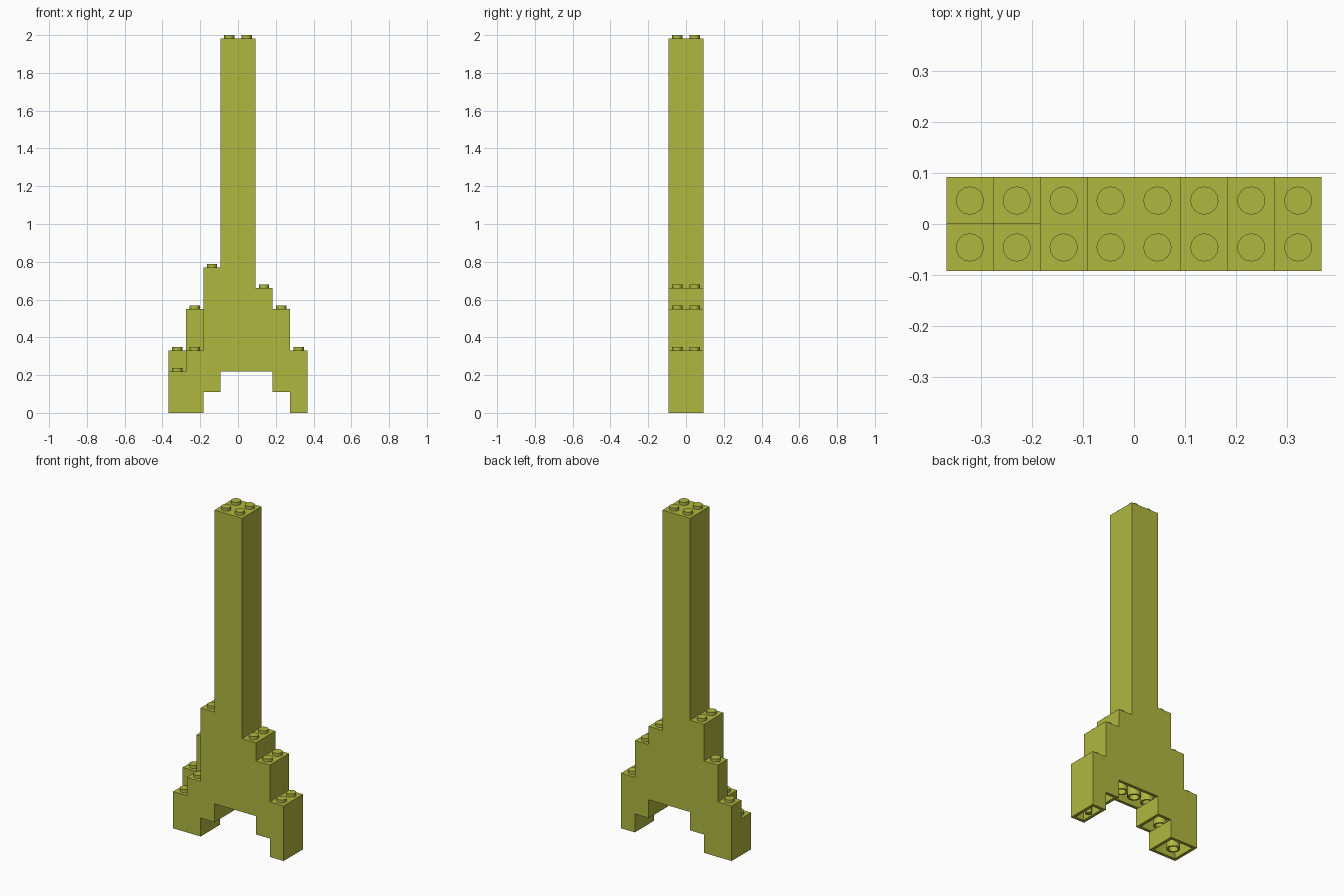
import bpy, bmesh, math
from mathutils import Matrix, Vector

if "Cube" in bpy.data.objects:
    bpy.data.objects.remove(bpy.data.objects["Cube"])

U = 2 / 436                      # one small unit; full height is 436 of them
P, H = 20 * U, 24 * U            # stud pitch and brick height
WALL, STUD_R, STUD_H = 4 * U, 6 * U, 4 * U
SEGMENTS = 16

olive = bpy.data.materials.new("olive_plastic")
olive.diffuse_color = (0.43, 0.48, 0.05, 1)
olive.use_nodes = True
olive.node_tree.nodes["Principled BSDF"].inputs["Base Color"].default_value = olive.diffuse_color


def cylinder(bm, x, y, z0, z1, radius):
    m = Matrix.Translation((x, y, (z0 + z1) / 2))
    return bmesh.ops.create_cone(bm, cap_ends=True, segments=SEGMENTS, radius1=radius,
                                 radius2=radius, depth=z1 - z0, matrix=m)["verts"]


def hollow(bm, verts, wall, depth):
    """Sink an open cavity into the underside of a solid."""
    faces = {f for v in verts for f in v.link_faces}
    bottom = min(faces, key=lambda f: f.calc_center_median().z)
    bmesh.ops.inset_region(bm, faces=[bottom], thickness=wall, use_even_offset=True)
    sunk = bmesh.ops.extrude_discrete_faces(bm, faces=[bottom])["faces"]
    bmesh.ops.translate(bm, verts=sunk[0].verts[:], vec=(0, 0, depth))


def brick(name, layer, col, cols, row=0, rows=2):
    """Brick with studs on top and tubes or pins below; row 0 is the front."""
    bm = bmesh.new()
    w, d = cols * P, rows * P
    # shell
    m = Matrix.Translation((w / 2, d / 2, H / 2)) @ Matrix.Diagonal((w, d, H, 1))
    shell = bmesh.ops.create_cube(bm, size=1, matrix=m)["verts"]
    hollow(bm, shell, WALL, H - WALL)
    # studs
    for i in range(cols):
        for j in range(rows):
            cylinder(bm, (i + .5) * P, (j + .5) * P, H, H + STUD_H, STUD_R)
    # tubes under wide bricks, thin pins under narrow ones
    if cols > 1 and rows > 1:
        for i in range(1, cols):
            tube = cylinder(bm, i * P, P, 0, H - WALL, 8 * U)
            hollow(bm, tube, 2 * U, H - WALL - .5 * U)
    elif cols * rows > 1:
        x, y = (P, P / 2) if cols > 1 else (P / 2, P)
        cylinder(bm, x, y, 0, H - WALL, 4 * U)
    # smooth round sides, crisp edges
    for f in bm.faces:
        f.smooth = True
    for e in bm.edges:
        e.smooth = e.calc_face_angle(math.pi) < math.radians(30)
    mesh = bpy.data.meshes.new(name)
    bm.to_mesh(mesh)
    bm.free()
    mesh.materials.append(olive)
    ob = bpy.data.objects.new(name, mesh)
    ob.location = Vector(((col - 4) * P, (row - 1) * P, layer * H))
    bpy.context.collection.objects.link(ob)


# feet and legs
brick("left_foot", 0, 0, 2)
brick("right_foot", 0, 7, 1)
brick("left_leg", 1, 0, 3)
brick("right_leg", 1, 6, 2)

# arch deck with the left steps
brick("arch_deck", 2, 2, 6)
brick("deck_left_end", 2, 1, 1)
brick("left_back_step", 2, 0, 1, 1, 1)

# stepped base
brick("base_lower", 3, 2, 4)
brick("base_lower_right", 3, 6, 1)
brick("base_middle", 4, 2, 3)
brick("base_middle_right", 4, 5, 2)
for n in (3, 4):
    brick(f"left_back_pillar_{n - 2}", n, 1, 1, 1, 1)
brick("base_upper", 5, 2, 3)
for r, side in enumerate(("front", "back")):
    brick(f"base_upper_right_{side}", 5, 5, 1, r, 1)
brick("base_top", 6, 2, 3)

# tower shaft
for n in range(7, 18):
    brick(f"tower_{n - 6}", n, 3, 2)
